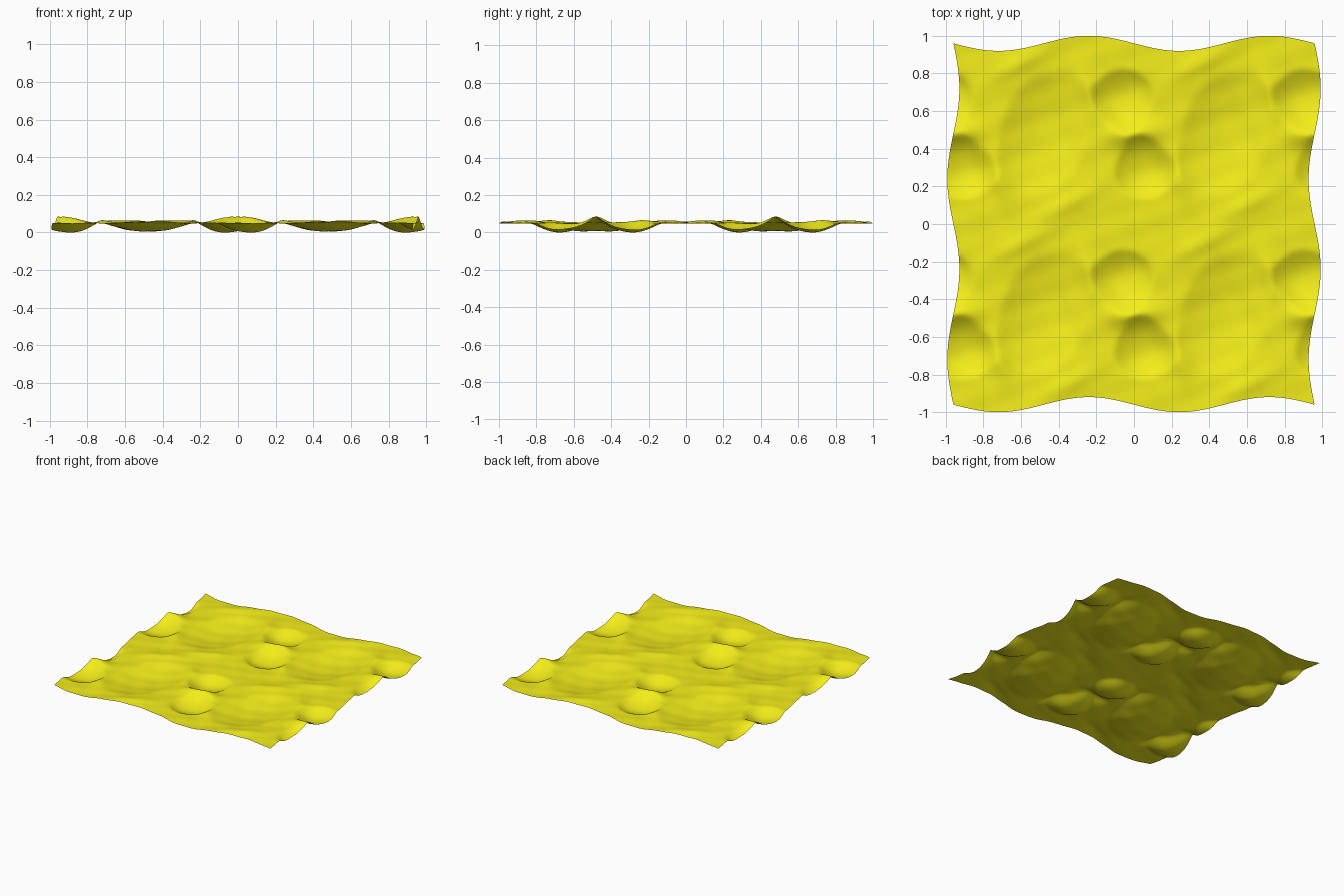
import bpy, bmesh
from math import sin, cos, pi, exp, log, radians

if "Cube" in bpy.data.objects:
    bpy.data.objects.remove(bpy.data.objects["Cube"])

P = 0.96          # tile period
N = 64            # grid cells per tile


def wrap(d):
    return d - P * round(d / P)


def spot(x, y, cx, cy, rx, ry, tilt=0.0):
    # squared elliptical distance to a repeating centre
    dx, dy = wrap(x - cx), wrap(y - cy)
    c, s = cos(tilt), sin(tilt)
    return ((dx * c + dy * s) / rx) ** 2 + ((dy * c - dx * s) / ry) ** 2


# bumps (x, y, rx, ry, tilt, height), each mirrored through the tile's centre
BUMPS = [(0.0, 0.48, 0.14, 0.06, 0.0, 0.019),
         (0.27, 0.30, 0.05, 0.12, 0.0, 0.012),
         (0.35, -0.11, 0.20, 0.05, 0.45, 0.016),
         (0.72, 0.72, 0.06, 0.12, 0.3, 0.010)]


def height(x, y):
    land = 0.051
    for cx, cy, rx, ry, t, h in BUMPS:
        for s in (1, -1):
            land += h * exp(-spot(x, y, s * cx, s * cy, rx, ry, t))
    # round bowls and the broad basin cut the land along soft ridges
    layers = [land,
              0.002 + 0.080 * spot(x, y, 0.055, 0.285, 0.20, 0.19),
              0.002 + 0.080 * spot(x, y, -0.055, -0.285, 0.20, 0.19),
              0.007 + 0.055 * spot(x, y, 0.48, 0.48, 0.25, 0.37, -0.25)]
    k = 0.004
    z = -k * log(sum(exp(-v / k) for v in layers))
    # fine ripples
    w = 2 * pi / P
    z += 0.0015 * cos(w * (5 * x + 3 * y)) + 0.0012 * cos(w * (2 * x - 6 * y))
    return z


# one repeating tile with wavy edges
bm = bmesh.new()
rows = []
for j in range(N + 1):
    row = []
    for i in range(N + 1):
        u, v = P * i / N, P * j / N
        x = u - 0.032 * sin(2 * pi * v / P)
        y = v - 0.04 * sin(2 * pi * u / P)
        row.append(bm.verts.new((x - P, y - P, height(x, y))))
    rows.append(row)
for j in range(N):
    for i in range(N):
        bm.faces.new((rows[j][i], rows[j][i + 1], rows[j + 1][i + 1], rows[j + 1][i]))
low = min(v.co.z for v in bm.verts)
for v in bm.verts:
    v.co.z -= low
mesh = bpy.data.meshes.new("rippled_ground")
bm.to_mesh(mesh)
bm.free()
ground = bpy.data.objects.new("rippled_ground", mesh)
bpy.context.collection.objects.link(ground)

# repeat two by two
for name, offset in (("repeat_x", (P, 0, 0)), ("repeat_y", (0, P, 0))):
    m = ground.modifiers.new(name, 'ARRAY')
    m.count = 2
    m.use_relative_offset = False
    m.use_constant_offset = True
    m.constant_offset_displace = offset
    m.use_merge_vertices = True
    m.merge_threshold = 0.001

# yellow surface
mat = bpy.data.materials.new("yellow")
mat.diffuse_color = (0.9, 0.85, 0.01, 1)
mat.use_nodes = True
mat.node_tree.nodes["Principled BSDF"].inputs["Base Color"].default_value = mat.diffuse_color
mesh.materials.append(mat)
bpy.context.view_layer.objects.active = ground
ground.select_set(True)
bpy.ops.object.shade_smooth()
